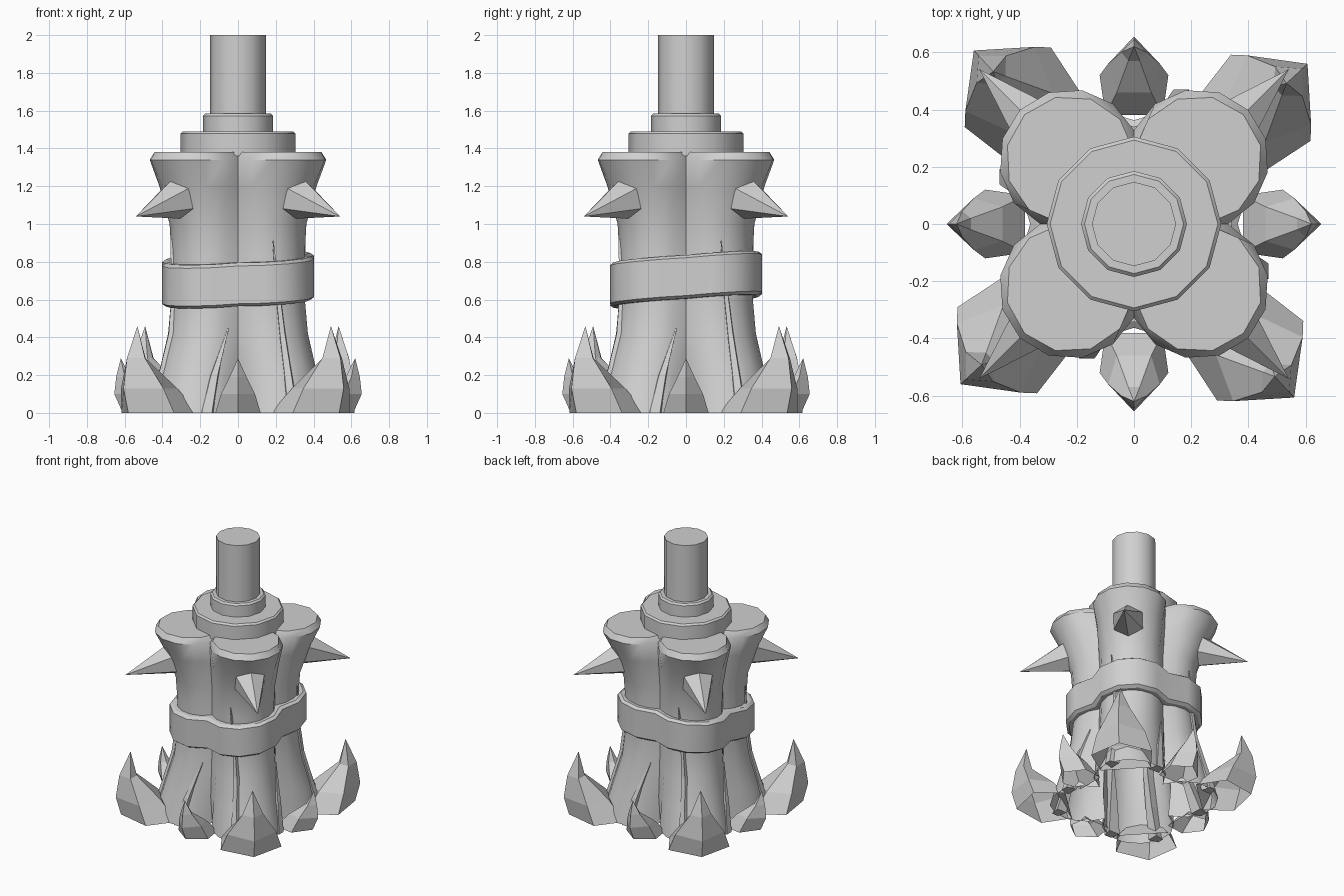
import bpy, bmesh, math
from mathutils import Vector

cube = bpy.data.objects.get("Cube")
if cube:
    bpy.data.objects.remove(cube)

stone = bpy.data.materials.new("plain_grey")
stone.use_nodes = True
GREY = (0.63, 0.63, 0.63, 1)
stone.diffuse_color = GREY
stone.node_tree.nodes["Principled BSDF"].inputs["Base Color"].default_value = GREY


def loft(name, rings, cap_start=True, cap_end=True, loop=False, smooth=None):
    """Skin a list of equal-length point rings into one mesh object."""
    bm = bmesh.new()
    rows = [[bm.verts.new(p) for p in ring] for ring in rings]
    n = len(rows[0])
    pairs = list(zip(rows, rows[1:])) + ([(rows[-1], rows[0])] if loop else [])
    for a, b in pairs:
        for i in range(n):
            j = (i + 1) % n
            bm.faces.new((a[i], a[j], b[j], b[i]))
    if not loop:
        if cap_start:
            bm.faces.new(rows[0][::-1])
        if cap_end:
            bm.faces.new(rows[-1])
    bmesh.ops.remove_doubles(bm, verts=bm.verts, dist=0.0005)
    bmesh.ops.recalc_face_normals(bm, faces=bm.faces)
    mesh = bpy.data.meshes.new(name)
    bm.to_mesh(mesh)
    bm.free()
    mesh.materials.append(stone)
    obj = bpy.data.objects.new(name, mesh)
    bpy.context.collection.objects.link(obj)
    if smooth:
        bpy.ops.object.select_all(action='DESELECT')
        obj.select_set(True)
        bpy.context.view_layer.objects.active = obj
        bpy.ops.object.shade_smooth_by_angle(angle=math.radians(smooth))
    return obj


def circle(x, y, z, r, n=12):
    return [(x + r * math.cos(math.tau * i / n), y + r * math.sin(math.tau * i / n), z)
            for i in range(n)]


def polar(angle, out, side, z):
    """Point given as distance along a heading, sideways offset and height."""
    c, s = math.cos(angle), math.sin(angle)
    return (c * out - s * side, s * out + c * side, z)


def four_lobes(centre, r, z, n):
    """Outline of four merged circles, each lobe running from seam to seam."""
    extra = math.asin(min(1, centre / r))
    points = []
    for k in range(4):
        for i in range(n):
            a = -extra + (math.pi / 2 + 2 * extra) * i / n
            points.append(polar(k * math.pi / 2, centre + r * math.cos(a),
                                centre + r * math.sin(a), z))
    return points


def claw(name, angle, layers, tip):
    """Upright claw, open below; layers are (z, back, back width, middle, width, front)."""
    rings = []
    for z, back, bw, mid, w, front in layers:
        outline = ((back, -bw), (mid, -w), (front, 0), (mid, w), (back, bw))
        rings.append([polar(angle, out, side, z) for out, side in outline])
    rings.append([polar(angle, tip[0], 0, tip[1])] * 5)
    return loft(name, rings, cap_start=False, cap_end=False)


def ridge(name, turn, path):
    """Thin root on the trunk; path points are (x, depth, z, half width)."""
    rings = []
    for x, depth, z, w in path:
        rings.append([polar(turn, depth - 0.07, x - w, z), polar(turn, depth, x - w * 0.6, z),
                      polar(turn, depth, x + w * 0.6, z), polar(turn, depth - 0.07, x + w, z)])
    return loft(name, rings)


# Trunk: one flared four-lobed shell, open below (height, reach, lobe radius)
PROFILE = [(0, 0.47, 0.24), (0.2, 0.422, 0.23), (0.42, 0.37, 0.218), (0.6, 0.354, 0.213),
           (0.85, 0.354, 0.213), (1.0, 0.362, 0.215), (1.2, 0.417, 0.23),
           (1.34, 0.471, 0.247), (1.38, 0.448, 0.225)]
loft("trunk", [four_lobes(e - r, r, z, 8) for z, e, r in PROFILE], cap_start=False, smooth=40)

# Collars and pole
for name, z0, z1, r in (("lower_collar", 1.36, 1.49, 0.305),
                        ("upper_collar", 1.48, 1.585, 0.185),
                        ("pole", 1.57, 2.0, 0.147)):
    edge = 0 if name == "pole" else 0.012
    rings = [circle(0, 0, z0, r), circle(0, 0, z1 - edge, r)]
    if edge:
        rings.append(circle(0, 0, z1, r - edge))
    loft(name, rings, smooth=40)

# Tilted strap following the lobes around the waist (offset, height)
rings = []
for o, h in ((-0.1, -0.115), (-0.02, -0.115), (0, -0.1),
             (0, 0.1), (-0.02, 0.115), (-0.1, 0.115)):
    rings.append([(x, y, z + 0.045 * x + 0.075 * y)
                  for x, y, z in four_lobes(0.14, 0.263 + o, 0.705 + h, 5)])
loft("waist_strap", rings, loop=True, smooth=35)

# Repeated parts around the trunk
for k in range(4):
    straight = k * math.pi / 2
    diagonal = straight + math.pi / 4

    # Hexagonal thorn pointing outward and slightly down
    root, tip = Vector(polar(diagonal, 0.45, 0, 1.135)), Vector(polar(diagonal, 0.765, 0, 1.04))
    axis = (tip - root).normalized()
    side = Vector((0, 0, 1)).cross(axis).normalized()
    up = axis.cross(side)
    base = [root + 0.112 * (math.cos(i * math.tau / 6) * up + math.sin(i * math.tau / 6) * side)
            for i in range(6)]
    loft("thorn_%d" % (k + 1), [base, [tip] * 6], cap_end=False)

    claw("small_claw_%d" % (k + 1), straight,
         [(0, 0.38, 0.10, 0.52, 0.12, 0.61), (0.1, 0.46, 0.06, 0.56, 0.09, 0.655),
          (0.19, 0.57, 0.02, 0.60, 0.045, 0.645)], (0.62, 0.29))
    claw("large_claw_%d" % (k + 1), diagonal - 0.04,
         [(0, 0.44, 0.17, 0.65, 0.205, 0.79), (0.13, 0.53, 0.10, 0.69, 0.165, 0.825),
          (0.29, 0.685, 0.02, 0.735, 0.07, 0.80)], (0.725, 0.46))

    # Slim roots running down the lobes
    ridge("seam_root_%d" % (k + 1), straight,
          [(-0.165, 0.47, 0, 0.045), (-0.125, 0.425, 0.2, 0.03), (-0.05, 0.345, 0.45, 0.004)])
    ridge("long_root_%d" % (k + 1), straight,
          [(0.29, 0.475, 0, 0.04), (0.265, 0.42, 0.2, 0.03), (0.235, 0.367, 0.42, 0.022),
           (0.215, 0.354, 0.6, 0.018), (0.185, 0.357, 0.92, 0.003)])
